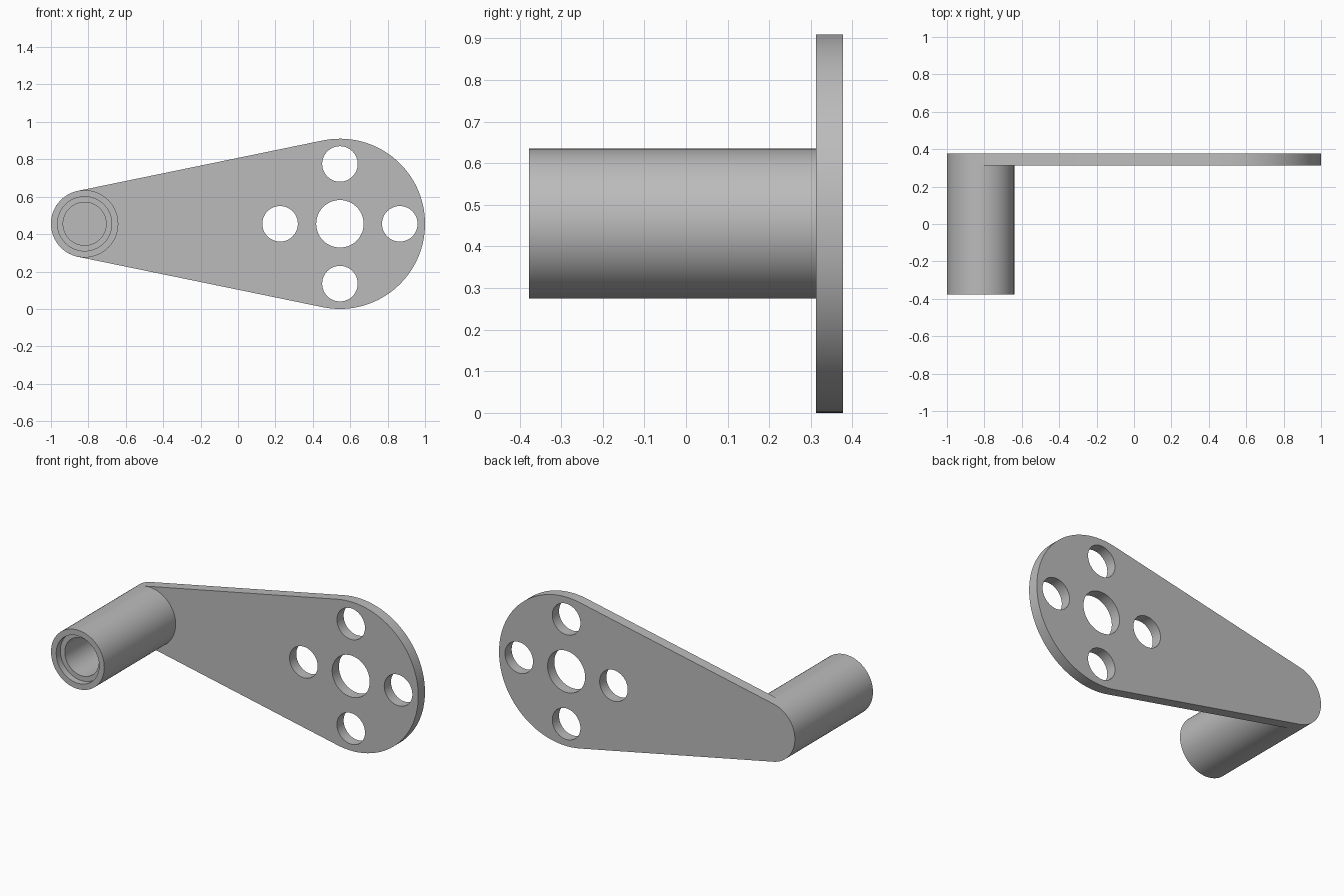
import bpy, bmesh
from math import acos, cos, sin, pi, radians
from mathutils import Vector, Matrix

cube = bpy.data.objects.get("Cube")
if cube:
    bpy.data.objects.remove(cube, do_unlink=True)

# Shared dimensions
MID_Z = 0.455
HUB_X, HUB_R = 0.545, 0.455
PIN_X, PIN_R = -0.82, 0.18
BACK_Y, PLATE_Y, FRONT_Y = 0.377, 0.312, -0.377

grey = bpy.data.materials.new("plain grey")
grey.use_nodes = True
color = (0.5, 0.5, 0.5, 1)
grey.diffuse_color = color
grey.node_tree.nodes["Principled BSDF"].inputs["Base Color"].default_value = color


def finish(bm, name):
    bmesh.ops.recalc_face_normals(bm, faces=bm.faces)
    mesh = bpy.data.meshes.new(name)
    bm.to_mesh(mesh)
    bm.free()
    mesh.materials.append(grey)
    obj = bpy.data.objects.new(name, mesh)
    bpy.context.collection.objects.link(obj)
    bpy.ops.object.select_all(action="DESELECT")
    obj.select_set(True)
    bpy.context.view_layer.objects.active = obj
    bpy.ops.object.shade_smooth_by_angle(angle=radians(30))
    return obj


def arc(x, z, r, start, end, steps):
    angles = [start + (end - start) * i / steps for i in range(steps + 1)]
    return [(x + r * cos(a), z + r * sin(a)) for a in angles]


def add_loop(bm, points):
    verts = [bm.verts.new((x, PLATE_Y, z)) for x, z in points]
    for i, v in enumerate(verts):
        bm.edges.new((v, verts[i - 1]))


# Tapered plate: two arcs joined by their tangents, with five round holes
bm = bmesh.new()
t = acos((PIN_R - HUB_R) / (HUB_X - PIN_X))
add_loop(bm, arc(HUB_X, MID_Z, HUB_R, -t, t, 64)
         + arc(PIN_X, MID_Z, PIN_R, t, 2 * pi - t, 40))
add_loop(bm, arc(HUB_X, MID_Z, 0.127, 0, 2 * pi, 48)[:-1])
for i in range(4):
    a = i * pi / 2
    add_loop(bm, arc(HUB_X + 0.32 * cos(a), MID_Z + 0.32 * sin(a),
                     0.095, 0, 2 * pi, 48)[:-1])
bmesh.ops.triangle_fill(bm, edges=bm.edges[:], use_beauty=True)
extruded = bmesh.ops.extrude_face_region(bm, geom=bm.faces[:], use_keep_orig=True)
bmesh.ops.translate(bm, vec=(0, BACK_Y - PLATE_Y, 0),
                    verts=[g for g in extruded["geom"] if isinstance(g, bmesh.types.BMVert)])
finish(bm, "arm_plate")

# Hollow handle tube with a stepped bore, turned about its own axis
bm = bmesh.new()
step_y, root_y = FRONT_Y + 0.04, PLATE_Y + 0.005
profile = [(PIN_R, root_y), (PIN_R, FRONT_Y), (0.145, FRONT_Y),
           (0.145, step_y), (0.115, step_y), (0.115, root_y)]
verts = [bm.verts.new((r, y, 0)) for r, y in profile]
edges = [bm.edges.new((v, verts[i - 1])) for i, v in enumerate(verts)]
bmesh.ops.spin(bm, geom=verts + edges, cent=(0, 0, 0), axis=(0, 1, 0),
               angle=2 * pi, steps=72)
bmesh.ops.remove_doubles(bm, verts=bm.verts[:], dist=0.0005)
tube = finish(bm, "handle_tube")
tube.data.transform(Matrix.Translation(Vector((PIN_X, 0, MID_Z))))
